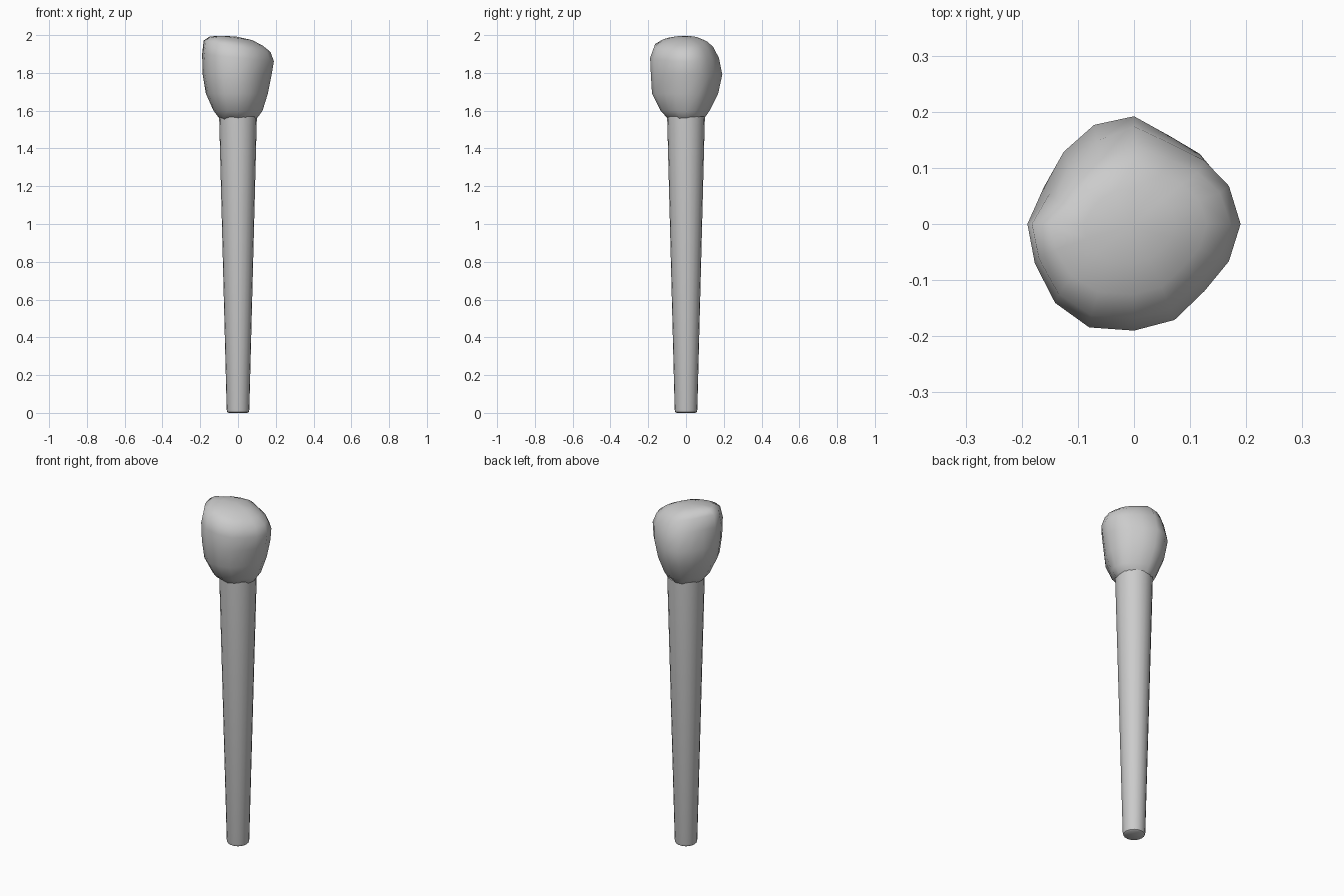
import bpy, bmesh, math

if "Cube" in bpy.data.objects:
    bpy.data.objects.remove(bpy.data.objects["Cube"])


def skin(name, rings, angle):
    """Bridge equal-length rings into a closed smooth body."""
    bm = bmesh.new()
    loops = [[bm.verts.new(p) for p in ring] for ring in rings]
    n = len(loops[0])
    for a, b in zip(loops, loops[1:]):
        for i in range(n):
            j = (i + 1) % n
            bm.faces.new((a[i], a[j], b[j], b[i]))
    bm.faces.new(loops[0][::-1])
    bmesh.ops.poke(bm, faces=[bm.faces.new(loops[-1])])
    bmesh.ops.recalc_face_normals(bm, faces=bm.faces)
    mesh = bpy.data.meshes.new(name)
    bm.to_mesh(mesh)
    bm.free()
    obj = bpy.data.objects.new(name, mesh)
    bpy.context.collection.objects.link(obj)
    bpy.ops.object.select_all(action='DESELECT')
    obj.select_set(True)
    bpy.context.view_layer.objects.active = obj
    bpy.ops.object.shade_smooth_by_angle(angle=math.radians(angle))
    return obj


# Tapered handle with a small bevelled foot
def circle(r, z, n=20):
    return [(r * math.cos(2 * math.pi * i / n), r * math.sin(2 * math.pi * i / n), z)
            for i in range(n)]


skin("handle", [circle(r, z) for r, z in
                [(.05, 0), (.057, .005), (.06, .018), (.1, 1.57)]], 40)

# Lumpy head: irregular outline, unit radius
outline = [(1, 0), (.89, .39), (.66, .65), (.37, .81), (0, 1), (-.38, .92),
           (-.67, .67), (-.86, .34), (-1, 0), (-.93, -.37), (-.74, -.74),
           (-.42, -.97), (0, -1), (.38, -.9), (.66, -.63), (.89, -.35)]
# z, left, right, front, back, tilt along x, back-left dent
sections = [(1.55, .085, .085, .07, .085, 0, 0),
            (1.565, .105, .105, .10, .10, 0, 0),
            (1.60, .13, .13, .135, .125, 0, 0),
            (1.69, .17, .158, .18, .17, 0, 0),
            (1.79, .187, .178, .186, .192, 0, 0),
            (1.88, .19, .19, .19, .174, -.10, .08),
            (1.94, .182, .172, .168, .142, -.17, .12),
            (1.967, .150, .130, .125, .11, -.17, .1),
            (1.984, .09, .075, .07, .065, -.14, 0)]
rings = []
for z, left, right, front, back, tilt, dent in sections:
    ring = []
    for i, (u, v) in enumerate(outline):
        k = 1 - dent * (i in (5, 6, 7))
        x = u * (right if u > 0 else left) * k
        y = v * (back if v > 0 else front) * k
        ring.append((x, y, z + tilt * x + .006 * math.sin(i * 2.4)  * (z < 1.6)))
    rings.append(ring)
head = skin("head", rings, 60)
top = max(head.data.vertices, key=lambda v: v.index)
top.co.z = 1.992
for v in head.data.vertices:
    v.co.z = min(v.co.z, 2.0)
